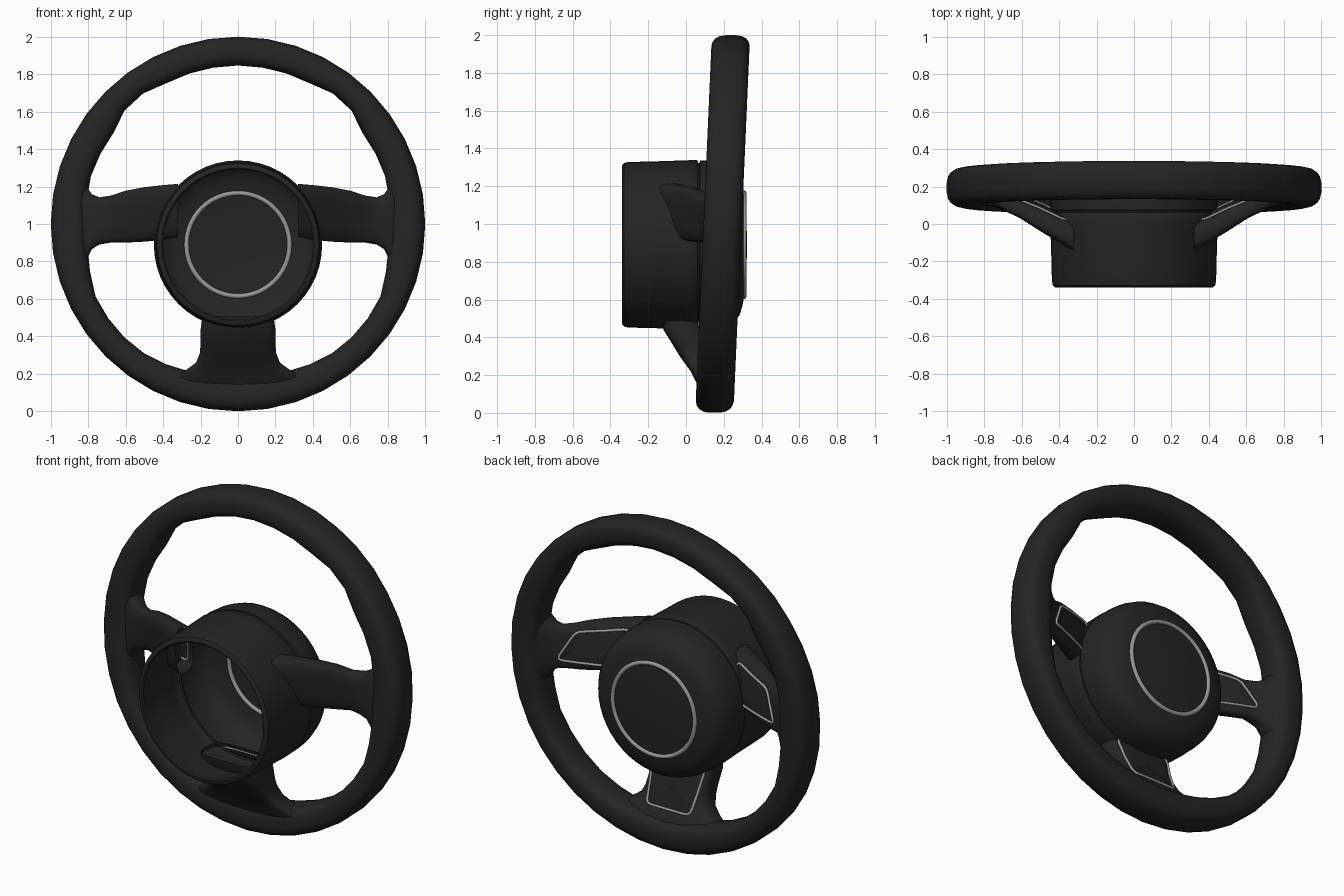
import bpy, bmesh, math
from mathutils import Vector
from mathutils.bvhtree import BVHTree

if "Cube" in bpy.data.objects:
    bpy.data.objects.remove(bpy.data.objects["Cube"])

HUB_Z = 0.89


def material(name, v):
    m = bpy.data.materials.new(name)
    m.diffuse_color = (v, v, v, 1)
    m.use_nodes = True
    m.node_tree.nodes["Principled BSDF"].inputs["Base Color"].default_value = m.diffuse_color
    return m


BLACK = material("black_leather", 0.018)
PANEL = material("black_panel", 0.014)
SILVER = material("silver_trim", 0.32)


def finish(name, bm, mat, mirror=False, angle=40):
    bmesh.ops.recalc_face_normals(bm, faces=bm.faces)
    me = bpy.data.meshes.new(name)
    bm.to_mesh(me)
    ob = bpy.data.objects.new(name, me)
    bpy.context.collection.objects.link(ob)
    me.materials.append(mat)
    if mirror:
        ob.modifiers.new("mirror", 'MIRROR').use_mirror_merge = False
    bpy.ops.object.select_all(action='DESELECT')
    ob.select_set(True)
    bpy.context.view_layer.objects.active = ob
    bpy.ops.object.shade_smooth_by_angle(angle=math.radians(angle))
    return ob


def loft(rings, loop=False):
    """Skin closed rings of equal length into a surface."""
    bm = bmesh.new()
    vs = [[bm.verts.new(p) for p in r] for r in rings]
    n = len(vs[0])
    for i in range(len(vs) if loop else len(vs) - 1):
        a, b = vs[i], vs[(i + 1) % len(vs)]
        for j in range(n):
            k = (j + 1) % n
            bm.faces.new((a[j], a[k], b[k], b[j]))
    return bm


def superellipse(n, power):
    def f(c):
        return math.copysign(abs(c) ** (2 / power), c)
    return [(f(math.cos(math.tau * (i + .5) / n)), f(math.sin(math.tau * (i + .5) / n)))
            for i in range(n)]


def lathe(profile, seg=48, loop=False):
    """Spin (radius, y) points round the hub axis."""
    return loft([[(r * math.sin(math.tau * i / seg), y, HUB_Z + r * math.cos(math.tau * i / seg))
                  for i in range(seg)] for r, y in profile], loop)


def round_corners(poly, cut):
    out = []
    n = len(poly)
    for i in range(n):
        p, a, b = (Vector(poly[j % n]) for j in (i, i - 1, i + 1))
        s, e = p + (a - p).normalized() * cut, p + (b - p).normalized() * cut
        for t in (0, .25, .5, .75, 1):
            out.append(s * (1 - t) ** 2 + p * 2 * t * (1 - t) + e * t * t)
        for t in (.25, .5, .75):
            out.append(e.lerp(b + (p - b).normalized() * cut, t))
    return out


def trimmed_panel(name, tree, outline, cut, mirror):
    """Lay a panel and its silver border on the driver side of a spoke."""
    pts = []
    for p in round_corners(outline, cut):
        hit = tree.ray_cast(Vector((p.x, 1, p.y)), Vector((0, -1, 0)))[0]
        if hit:
            pts.append(hit + Vector((0, .003, 0)))
    bm = bmesh.new()
    mid = bm.verts.new(sum(pts, Vector()) / len(pts))
    vs = [bm.verts.new(p) for p in pts]
    for i in range(len(vs)):
        bm.faces.new((mid, vs[i - 1], vs[i]))
    finish(name + "_panel", bm, PANEL, mirror)
    rings = []
    for i, p in enumerate(pts):
        t = (pts[(i + 1) % len(pts)] - pts[i - 1]).normalized()
        side = t.cross(Vector((0, 1, 0))).normalized()
        up = side.cross(t)
        rings.append([p + .008 * (side * math.cos(a) + up * math.sin(a))
                      for a in (math.tau * k / 6 for k in range(6))])
    finish(name + "_trim", loft(rings, True), SILVER, mirror, 70)


# Rim: inner radius varies with the angle from the top (thumb grips)
KEYS = [(0, .845), (28, .842), (41, .872), (53, .822), (68, .824), (76, .825), (90, .8),
        (105, .82), (116, .852), (132, .857), (144, .852), (156, .836), (168, .82), (180, .82)]


def inner_radius(deg):
    for (a, ra), (b, rb) in zip(KEYS, KEYS[1:]):
        if deg <= b:
            return ra + (rb - ra) * (deg - a) / (b - a)
    return KEYS[-1][1]


rings = []
N = 40
for i in range(N):
    a = math.tau * i / N
    deg = math.degrees(a)
    ri = inner_radius(min(deg, 360 - deg))
    ring = []
    for u, v in superellipse(20, 2.9):
        r = (1 + ri) / 2 + u * (1 - ri) / 2
        z = r * math.cos(a)
        ring.append((r * math.sin(a), .194 + .102 * v + .044 * z, 1 + z))
    rings.append(ring)
finish("rim", loft(rings, True), BLACK, angle=60)

# Column housing: open shell with a rounded lip
finish("column_housing", lathe([(.40, -.33), (.408, -.338), (.42, -.338), (.433, -.328), (.438, -.305),
                                (.442, -.15), (.447, .0), (.449, .055), (.444, .062), (.432, .064)]), BLACK)

# Driver pad: domed shell round the badge
finish("driver_pad", lathe([(.432, .064), (.434, .072), (.446, .075), (.447, .12), (.442, .18), (.428, .228),
                            (.405, .262), (.37, .284), (.33, .297), (.285, .306)]), BLACK)
finish("badge_ring", lathe([(.275 + .013 * math.cos(k * math.tau / 8), .307 + .013 * math.sin(k * math.tau / 8))
                            for k in range(8)], 64, True), SILVER, angle=70)
bm = lathe([(.266, .308), (.2, .315), (.1, .321), (.01, .323)])
bmesh.ops.holes_fill(bm, edges=[e for e in bm.edges if e.is_boundary and e.calc_length() < .01])
finish("badge_disc", bm, BLACK)

# Side spokes: (x, z low, z high, y front, y driver side), flaring into the rim
SIDE = [(.32, .93, 1.215, -.14, .02), (.40, .915, 1.208, -.09, .055), (.5, .905, 1.197, -.03, .10),
        (.6, .9, 1.178, .035, .14), (.68, .9, 1.152, .075, .17), (.74, .89, 1.143, .09, .2),
        (.78, .865, 1.16, .095, .235), (.82, .78, 1.22, .105, .27), (.9, .75, 1.25, .13, .255)]
rings = []
for x, z0, z1, y0, y1 in SIDE:
    shear = .02 if x < .7 else 0
    rings.append([(x, (y0 + y1) / 2 + v * (y1 - y0) / 2 - shear * u, (z0 + z1) / 2 + u * (z1 - z0) / 2)
                  for u, v in superellipse(24, 3.4)])
bm = loft(rings)
tree = BVHTree.FromBMesh(bm)
finish("side_spoke", bm, BLACK, True, 50)
trimmed_panel("side_spoke", tree, [(.36, 1.17), (.64, 1.125), (.73, .955), (.37, .945)], .035, True)

# Bottom spoke: (z, half width, y front, y driver side)
BOTTOM = [(.51, .19, -.13, .07), (.44, .2, -.12, .1), (.36, .2, -.07, .12), (.31, .205, -.04, .14),
          (.26, .225, -.005, .16), (.22, .28, .025, .18), (.18, .35, .045, .21), (.1, .3, .085, .22)]
bm = loft([[(hw * u, (y0 + y1) / 2 + v * (y1 - y0) / 2, z) for u, v in superellipse(24, 4)]
           for z, hw, y0, y1 in BOTTOM])
tree = BVHTree.FromBMesh(bm)
finish("bottom_spoke", bm, BLACK, angle=50)
trimmed_panel("bottom_spoke", tree, [(-.175, .48), (.175, .48), (.145, .235), (-.145, .235)], .03, False)
